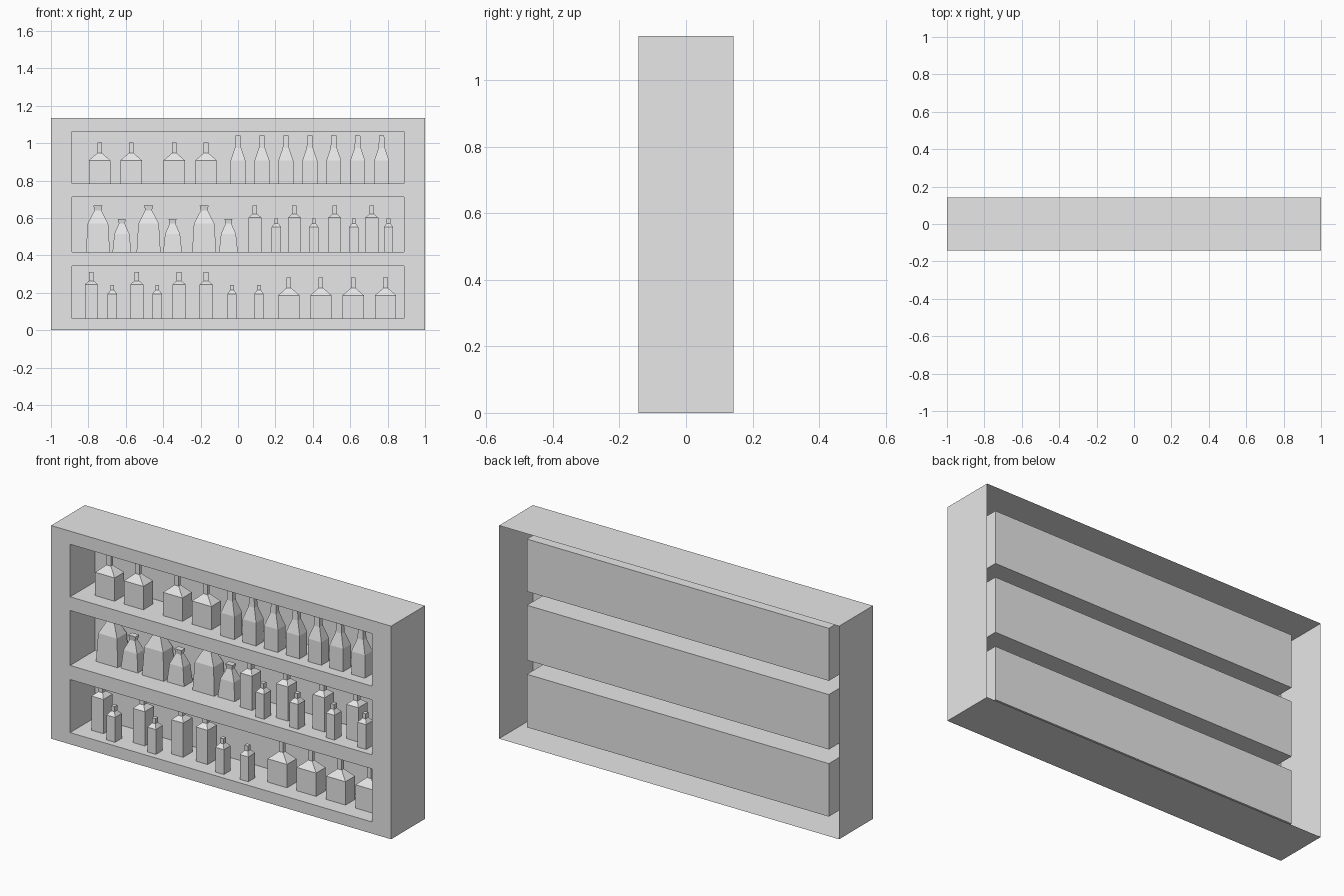
import bpy, bmesh

if "Cube" in bpy.data.objects:
    bpy.data.objects.remove(bpy.data.objects["Cube"], do_unlink=True)

grey = bpy.data.materials.new("plain_grey")
grey.use_nodes = True
grey.diffuse_color = (0.8, 0.8, 0.8, 1)
grey.node_tree.nodes["Principled BSDF"].inputs["Base Color"].default_value = (0.8, 0.8, 0.8, 1)

FRONT, BACK, TOP = -0.142, 0.142, 1.133
NICHE_X, NICHE_BACK = 0.888, 0.068
NICHES = {"lower": (0.062, 0.344), "middle": (0.419, 0.711), "upper": (0.784, 1.063)}


def finish(bm, name):
    mesh = bpy.data.meshes.new(name)
    bm.to_mesh(mesh)
    bm.free()
    mesh.materials.append(grey)
    obj = bpy.data.objects.new(name, mesh)
    bpy.context.collection.objects.link(obj)
    return obj


def open_box(name, half_x, y0, y1, z0, z1, open_sides, inward=False):
    """Thin-walled box; open_sides lists the y directions left open."""
    bm = bmesh.new()
    bmesh.ops.create_cube(bm, size=2)
    bm.normal_update()
    gone = [f for f in bm.faces if round(f.normal.y) in open_sides]
    bmesh.ops.delete(bm, geom=gone, context="FACES")
    for v in bm.verts:
        v.co = (v.co.x * half_x, y1 if v.co.y > 0 else y0, z1 if v.co.z > 0 else z0)
    if inward:
        bmesh.ops.reverse_faces(bm, faces=bm.faces)
    return finish(bm, name)


# Outer casing, open at the back, and the front panel with three openings
open_box("casing", 1, FRONT, BACK, 0, TOP, (-1, 1))

bm = bmesh.new()
xs = [-1, -NICHE_X, NICHE_X, 1]
zs = [0] + [z for pair in NICHES.values() for z in pair] + [TOP]
grid = [[bm.verts.new((x, FRONT, z)) for x in xs] for z in zs]
for r in range(len(zs) - 1):
    for c in range(3):
        if c == 1 and r % 2 == 1:
            continue
        bm.faces.new((grid[r][c], grid[r][c + 1], grid[r + 1][c + 1], grid[r + 1][c]))
bmesh.ops.dissolve_limit(bm, angle_limit=0.01, verts=bm.verts, edges=bm.edges)
finish(bm, "front_panel")

# Recessed shelf niches
for label, (z0, z1) in NICHES.items():
    open_box(label + "_niche", NICHE_X, FRONT, NICHE_BACK, z0, z1, (-1,), True)

# Bottle kinds: depth-to-width ratio, then (half width, height) rings
KINDS = {
    "squat_bottle": (0.7, [(0.057, 0), (0.057, 0.124), (0.0125, 0.163), (0.0125, 0.219)]),
    "wine_bottle": (0.8, [(0.04, 0), (0.04, 0.122), (0.017, 0.19), (0.0135, 0.256)]),
    "large_flask": (0.74, [(0.064, 0), (0.055, 0.15), (0.018, 0.222), (0.024, 0.248)]),
    "small_flask": (0.74, [(0.05, 0), (0.04, 0.096), (0.016, 0.15), (0.021, 0.176)]),
    "tall_bottle": (1.1, [(0.035, 0), (0.035, 0.182), (0.0125, 0.202), (0.0125, 0.248)]),
    "small_bottle": (1.15, [(0.025, 0), (0.025, 0.132), (0.01, 0.152), (0.01, 0.179)]),
}


def bottle(kind, niche, x, y):
    ratio, profile = KINDS[kind]
    floor = NICHES[niche][0]
    bm = bmesh.new()
    rings = [[bm.verts.new((x + sx * w, y + sy * w * ratio, floor + h))
              for sx, sy in ((-1, -1), (1, -1), (1, 1), (-1, 1))] for w, h in profile]
    for low, high in zip(rings, rings[1:]):
        for i in range(4):
            j = (i + 1) % 4
            bm.faces.new((low[i], low[j], high[j], high[i]))
    bm.faces.new(rings[0][::-1])
    bm.faces.new(rings[-1])
    finish(bm, niche + "_" + kind)


# Groups of matching bottles: kind, niche, y, x positions
GROUPS = [
    ("squat_bottle", "upper", -0.021, (-0.74, -0.571, -0.341, -0.171)),
    ("wine_bottle", "upper", -0.056, [0.128 * i for i in range(7)]),
    ("large_flask", "middle", 0.015, (-0.749, -0.478, -0.181)),
    ("small_flask", "middle", 0.011, (-0.621, -0.35, -0.051)),
    ("tall_bottle", "middle", -0.022, (0.09, 0.301, 0.517, 0.715)),
    ("small_bottle", "middle", -0.08, (0.205, 0.405, 0.619, 0.805)),
    ("tall_bottle", "lower", -0.022, (-0.784, -0.541, -0.315, -0.171)),
    ("small_bottle", "lower", -0.08, (-0.672, -0.432, -0.032, 0.112)),
    ("squat_bottle", "lower", -0.018, (0.272, 0.443, 0.616, 0.789)),
]
for kind, niche, y, places in GROUPS:
    for x in places:
        bottle(kind, niche, x, y)
